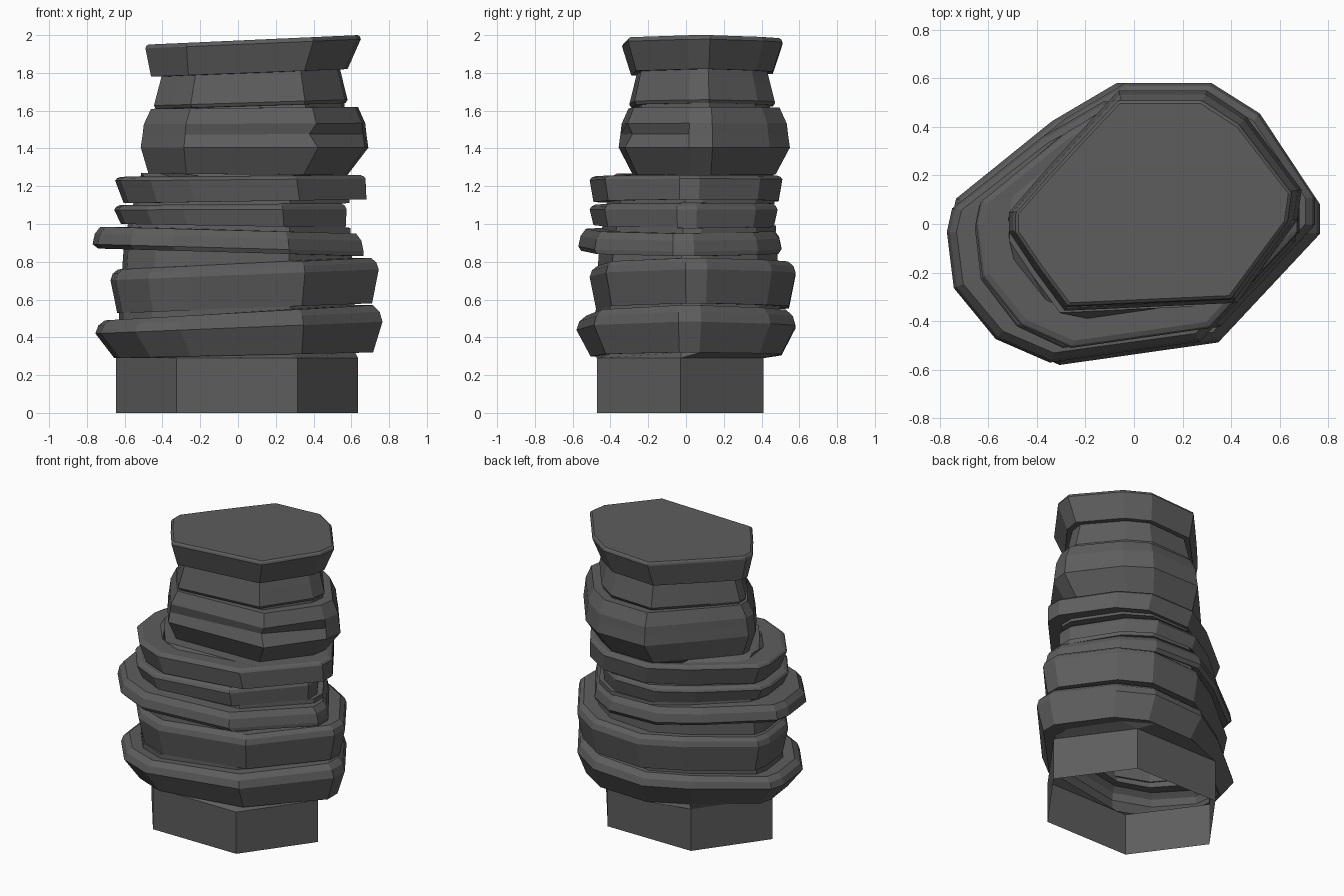
import bpy
import bmesh

cube = bpy.data.objects.get("Cube")
if cube:
    bpy.data.objects.remove(cube, do_unlink=True)

rock_grey = bpy.data.materials.new("rock_grey")
rock_grey.use_nodes = True
colour = (0.11, 0.11, 0.11, 1)
rock_grey.diffuse_color = colour
rock_grey.node_tree.nodes["Principled BSDF"].inputs["Base Color"].default_value = colour

# Counter-clockwise outlines in the unit square, with matching corner counts
SLAB = [(-1, 0), (-.96, -.43), (-.72, -.82), (-.41, -1), (.45, -.84), (1, -.07),
        (1, .14), (.68, .77), (.4, 1), (-.1, 1), (-.45, .73), (-.97, .18)]
BOULDER = [(-1, -.08), (-1, -.25), (-.82, -.6), (-.62, -.95), (.56, -.88), (.97, -.15),
           (1, .12), (.62, .77), (.35, 1), (-.25, 1), (-.5, .65), (-.76, .28)]
LEFT, FRONT_LEFT, FRONT_RIGHT = (-1, 0), (-.5, -1), (.5, -1)
RIGHT, BACK_RIGHT, BACK_LEFT = (1, 0), (.5, 1), (-.5, 1)
HEXAGON = [LEFT, LEFT, FRONT_LEFT, FRONT_LEFT, FRONT_RIGHT, RIGHT,
           RIGHT, BACK_RIGHT, BACK_RIGHT, BACK_LEFT, BACK_LEFT, LEFT]
FRONT_CORNER = 4


def mix(start, end, amount):
    return start + (end - start) * amount


def make_ring(outline, heights, box, inset=0.0, lean=0.0, chip=0.0):
    """Fit an outline to an inset box, tilted from its left end to its right end."""
    left, right, front, back = box
    ring = []
    for index, (u, v) in enumerate(outline):
        s, t = (u + 1) / 2, (v + 1) / 2
        keep = 1 - chip if index == FRONT_CORNER else 1
        ring.append((mix(left + inset, right - inset, s) * keep + lean,
                     mix(front + inset, back - inset, t) * keep,
                     mix(*heights, s)))
    return ring


def make_neck(outline, heights):
    """Recessed core between stones, narrowing faster and faster up the stack."""
    rise = max(0, sum(heights) / 2 - 0.5)
    curve = rise * rise
    box = (0.2 * curve - 0.63, 0.62 - 0.05 * rise, 0.16 * curve - 0.48, 0.5 - 0.05 * rise)
    return make_ring(outline, heights, box)


def loft(name, rings, capped=False):
    """Skin a run of rings into one faceted part."""
    bm = bmesh.new()
    loops = [[bm.verts.new(point) for point in ring] for ring in rings]
    for low, high in zip(loops, loops[1:]):
        for i in range(len(low)):
            j = (i + 1) % len(low)
            bm.faces.new((low[i], low[j], high[j], high[i]))
    if capped:
        bm.faces.new(loops[-1])
    bmesh.ops.remove_doubles(bm, verts=bm.verts, dist=0.0005)
    mesh = bpy.data.meshes.new(name)
    bm.to_mesh(mesh)
    bm.free()
    mesh.materials.append(rock_grey)
    bpy.context.collection.objects.link(bpy.data.objects.new(name, mesh))


def add_stone(name, outline, below, bottom, top, box, waist, foot, crown,
              lean=0.0, shoulder=0.3, chip=0.0, capped=False):
    """Bevelled stone, widest at its waist; bottom and top are left and right heights."""
    levels = [(0, foot, lean, 0), (waist, 0, 0, 0)]
    if chip:
        levels.append((waist + 0.2, 0.01, 0, chip))
    levels += [(mix(waist, 1, 0.6), crown * shoulder, 0, 0), (1, crown, 0, 0)]
    rings = [below, make_neck(outline, bottom)]
    for level, inset, shift, notch in levels:
        heights = [mix(low, high, level) for low, high in zip(bottom, top)]
        rings.append(make_ring(outline, heights, box, inset, shift, notch))
    if not capped:
        rings.append(make_neck(outline, top))
    loft(name, rings, capped)
    return rings[-1]


# Six-sided foot, open underneath
foot_box = (-.645, .635, -.47, .41)
stack = make_ring(HEXAGON, (.29, .29), foot_box)
loft("foot", [make_ring(HEXAGON, (0, 0), foot_box), stack])

# Stones from the bottom up, each starting on the last ring of the one below
stack = add_stone("bottom_slab", SLAB, stack, (.29, .32), (.49, .57), (-.755, .765, -.58, .58),
                  waist=.65, foot=.075, crown=.05, lean=.025)
stack = add_stone("second_slab", SLAB, stack, (.53, .58), (.76, .82), (-.675, .745, -.51, .58),
                  waist=.75, foot=.035, crown=.04)
stack = add_stone("jutting_slab", SLAB, stack, (.87, .83), (.985, .95), (-.77, .665, -.57, .505),
                  waist=.2, foot=.015, crown=.04, lean=.015)
stack = add_stone("thin_slab", SLAB, stack, (1, .98), (1.1, 1.11), (-.655, .575, -.51, .485),
                  waist=.75, foot=.02, crown=.03, lean=.015)
stack = add_stone("wide_slab", SLAB, stack, (1.11, 1.13), (1.25, 1.26), (-.65, .675, -.51, .51),
                  waist=.85, foot=.02, crown=.03, lean=.025)
stack = add_stone("chipped_boulder", BOULDER, stack, (1.27, 1.26), (1.61, 1.62),
                  (-.515, .69, -.38, .55), waist=.4, foot=.075, crown=.055, lean=-.035, chip=.1)
stack = add_stone("upper_stone", BOULDER, stack, (1.61, 1.64), (1.78, 1.82),
                  (-.445, .58, -.32, .47), waist=.1, foot=.01, crown=.04, shoulder=.6)
add_stone("cap_stone", BOULDER, stack, (1.78, 1.82), (1.95, 2), (-.49, .65, -.36, .51),
          waist=.88, foot=.05, crown=.015, lean=-.02, capped=True)
